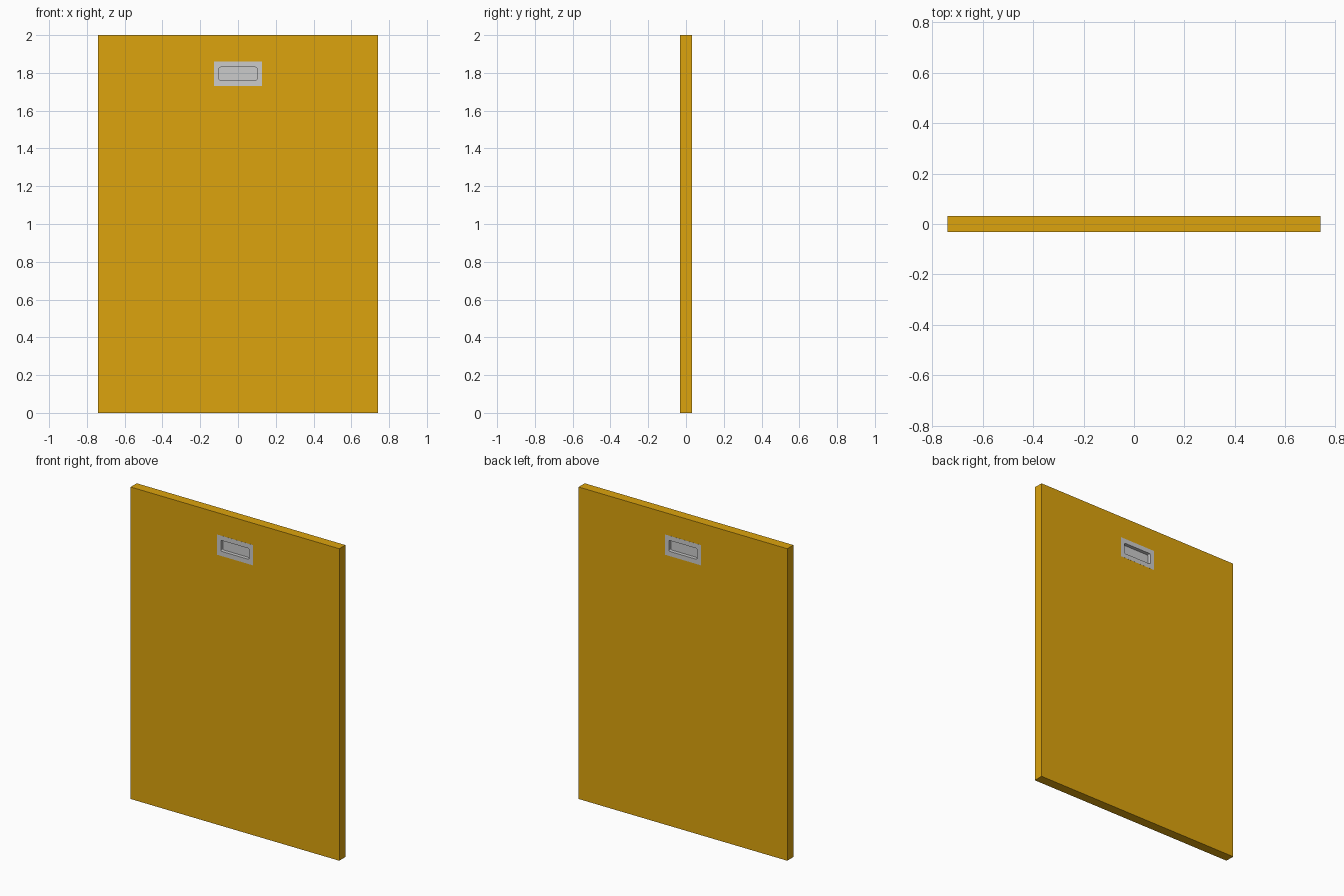
import bpy, bmesh

if "Cube" in bpy.data.objects:
    bpy.data.objects.remove(bpy.data.objects["Cube"])

W, T, H = 1.48, 0.062, 2.0        # door panel size
PW, PH, PZ = 0.256, 0.13, 1.795   # pull plate size and height
DEPTH = 0.022                     # finger recess depth


def material(name, color):
    m = bpy.data.materials.new(name)
    m.diffuse_color = color
    m.use_nodes = True
    m.node_tree.nodes["Principled BSDF"].inputs["Base Color"].default_value = m.diffuse_color
    return m


def box(name, size, loc, bevel=0.0):
    bm = bmesh.new()
    bmesh.ops.create_cube(bm, size=1)
    bmesh.ops.scale(bm, vec=size, verts=bm.verts)
    if bevel:
        # round only the corners running through the thickness
        edges = [e for e in bm.edges
                 if abs(e.verts[0].co.y - e.verts[1].co.y) > 1e-6]
        bmesh.ops.bevel(bm, geom=edges, offset=bevel, segments=4,
                        profile=0.5, affect='EDGES')
    me = bpy.data.meshes.new(name)
    bm.to_mesh(me)
    bm.free()
    ob = bpy.data.objects.new(name, me)
    ob.location = loc
    bpy.context.collection.objects.link(ob)
    return ob


def cut(ob, cutter):
    mod = ob.modifiers.new("cut", 'BOOLEAN')
    mod.operation = 'DIFFERENCE'
    mod.solver = 'EXACT'
    mod.object = cutter
    bpy.context.view_layer.update()
    bpy.context.view_layer.objects.active = ob
    bpy.ops.object.modifier_apply(modifier=mod.name)
    bpy.data.objects.remove(cutter)


# Door panel
panel = box("door_panel", (W, T, H), (0, 0, H / 2))
panel.data.materials.append(material("door_yellow", (0.72, 0.37, 0.004, 1)))

# Flush pull on each face, set into the panel
for side, sign in (("front", -1), ("back", 1)):
    face = sign * T / 2
    body = DEPTH + 0.004
    cut(panel, box("pocket_cutter", (PW, 2 * body, PH), (0, face, PZ)))
    pull = box(side + "_flush_pull", (PW, body + 0.0005, PH),
               (0, face - sign * (body - 0.0005) / 2, PZ))
    cut(pull, box("recess_cutter", (0.2, 2 * DEPTH, 0.07), (0, face, PZ), 0.008))
